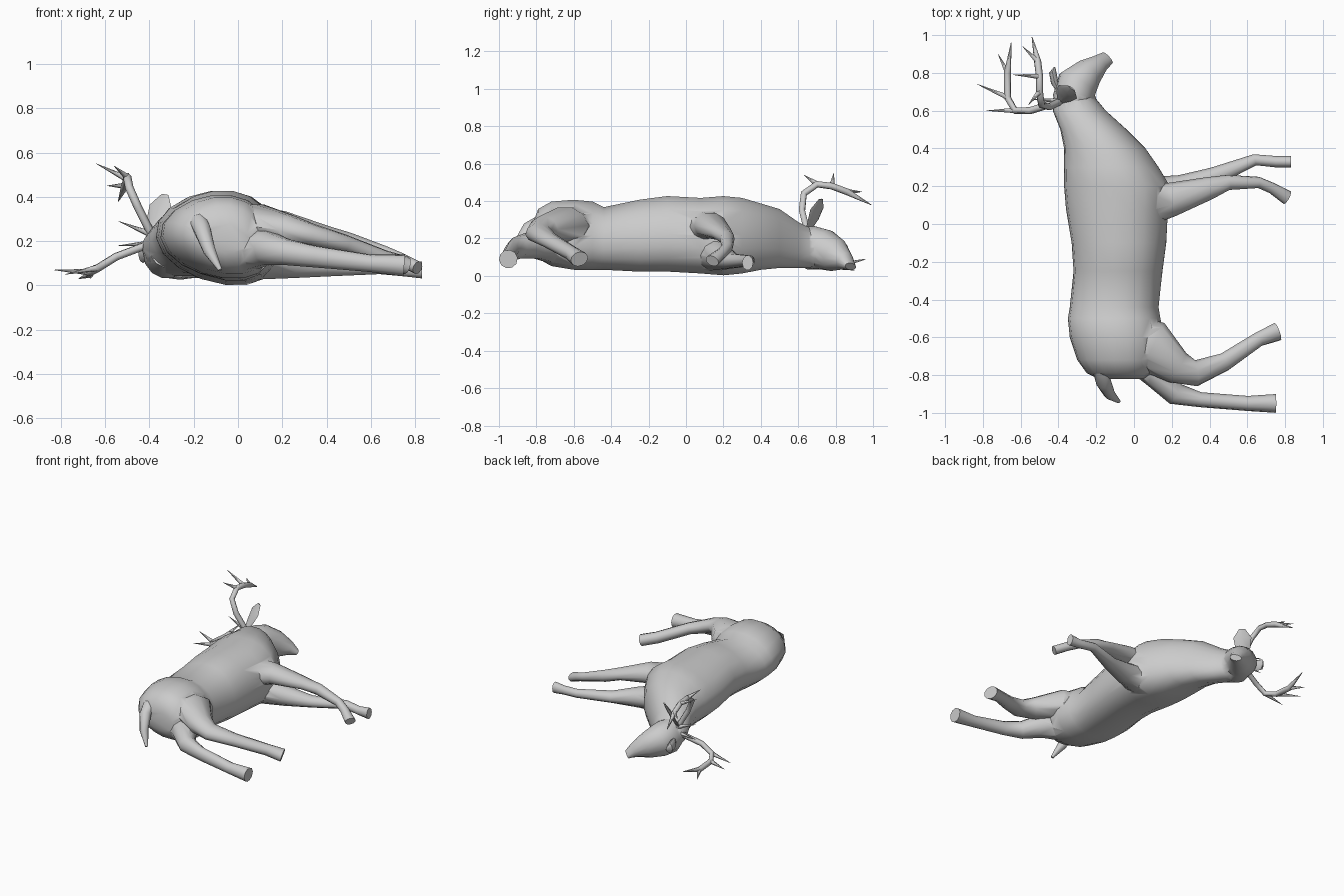
import bpy
import bmesh
import math
from mathutils import Vector

cube = bpy.data.objects.get("Cube")
if cube:
    bpy.data.objects.remove(cube, do_unlink=True)

UNIT = 0.01  # station numbers are in hundredths


def make_material(name, colour):
    material = bpy.data.materials.new(name)
    material.use_nodes = True
    material.diffuse_color = colour
    material.node_tree.nodes["Principled BSDF"].inputs["Base Color"].default_value = colour
    return material


grey = make_material("plain grey", (0.6, 0.6, 0.6, 1))


def shade(part, angle):
    bpy.ops.object.select_all(action="DESELECT")
    part.select_set(True)
    bpy.context.view_layer.objects.active = part
    bpy.ops.object.shade_smooth_by_angle(angle=math.radians(angle))


def finish(name, mesh_data, angle):
    """Turn a bmesh into a shaded object."""
    bmesh.ops.recalc_face_normals(mesh_data, faces=mesh_data.faces)
    mesh = bpy.data.meshes.new(name)
    mesh_data.to_mesh(mesh)
    mesh_data.free()
    mesh.materials.append(grey)
    part = bpy.data.objects.new(name, mesh)
    bpy.context.collection.objects.link(part)
    shade(part, angle)
    return part


def add_loft(mesh_data, centres, radii, sides, axes=None, bulge=0):
    """Skin elliptical rings strung along a path; axes fixes the ring plane,
    bulge makes the rings egg-shaped."""
    rings = []
    side = None
    last = len(centres) - 1
    for index, centre in enumerate(centres):
        if axes:
            side, up = axes
        else:
            along = centres[min(index + 1, last)] - centres[max(index - 1, 0)]
            along.normalize()
            if side is None:
                side = along.cross(Vector((0, 0, 1)))
            side = (side - along * side.dot(along)).normalized()
            up = side.cross(along)
        width, height = radii[index]
        ring = []
        for step in range(sides):
            turn = math.tau * step / sides
            across = math.cos(turn) + bulge * math.sin(turn) ** 2
            offset = side * width * across + up * height * math.sin(turn)
            ring.append(mesh_data.verts.new(centre + offset))
        rings.append(ring)
    for lower, upper in zip(rings, rings[1:]):
        for step in range(sides):
            following = (step + 1) % sides
            mesh_data.faces.new((lower[step], lower[following], upper[following], upper[step]))
    mesh_data.faces.new(rings[0])
    mesh_data.faces.new(rings[-1])


def point(*values):
    return Vector(values[:3]) * UNIT


def limb(name, stations, sides=10, angle=60):
    """Loft stations of x, y, z, half width and optional half height."""
    mesh_data = bmesh.new()
    radii = [(s[3] * UNIT, s[-1] * UNIT) for s in stations]
    add_loft(mesh_data, [point(*s) for s in stations], radii, sides)
    return finish(name, mesh_data, angle)


def weld(base, parts):
    """Fuse parts into the base so that no surface stays hidden inside."""
    bpy.context.view_layer.objects.active = base
    for part in parts:
        union = base.modifiers.new("weld", "BOOLEAN")
        union.operation = "UNION"
        union.solver = "EXACT"
        union.object = part
        bpy.ops.object.modifier_apply(modifier=union.name)
        bpy.data.objects.remove(part, do_unlink=True)
    shade(base, 60)


# Body and neck, lying on one side: y, back x, belly x, low z, high z
outline = [
    (-82, -19, 5, 15, 28), (-79, -25, 10, 9, 36), (-72, -30, 14, 5, 40),
    (-60, -34, 16, 3, 41), (-50, -35, 14, 3, 40), (-44, -34, 13, 3, 37),
    (-25, -32, 15, 2, 41), (-10, -33, 17, 2, 43), (8, -36, 18, 1, 42),
    (20, -37, 19, 0, 43), (30, -37, 13, 1, 42), (40, -37, 6, 3, 39),
    (50, -39, -4, 4, 36), (60, -43, -15, 4, 29), (66, -43, -20, 4, 26),
    (72, -41, -22, 7, 22),
]
body_mesh = bmesh.new()
add_loft(
    body_mesh,
    [point((back + belly) / 2, y, (low + high) / 2) for y, back, belly, low, high in outline],
    [((belly - back) / 2 * UNIT, (high - low) / 2 * UNIT) for y, back, belly, low, high in outline],
    18,
    (Vector((1, 0, 0)), Vector((-0.15, 0, 1))),
    0.18,
)
body = finish("body", body_mesh, 60)

# Head and tail
head = limb("head", [
    (-32, 56, 17, 8, 9), (-32, 67, 15, 11, 12), (-30, 74, 14, 11, 11),
    (-24, 80, 11, 8, 9), (-18, 85, 8, 5, 5), (-14, 88, 5, 4, 2),
], 14)
tail = limb("tail", [
    (-18, -77, 29, 4), (-16, -84, 25, 4), (-13, -90, 16, 3), (-8, -94, 7, 1),
], 8)

# Front legs
upper_front = limb("upper_front_leg", [
    (1, 9, 25, 12, 11), (20, 13, 27, 9, 7), (40, 19, 23, 6, 4),
    (50, 22, 20, 4), (66, 22, 15, 3), (73, 19, 12, 3), (81, 14, 8, 4, 3),
])
lower_front = limb("lower_front_leg", [
    (4, 14, 12, 11, 10), (25, 19, 10, 7, 7), (42, 25, 8, 5, 4),
    (64, 34, 8, 3), (75, 33, 7, 3), (83, 33, 7, 3, 4),
])

# Hind legs
upper_hind = limb("upper_hind_leg", [
    (-8, -61, 25, 14, 12), (10, -65, 27, 14, 10), (23, -76, 25, 9, 7),
    (33, -79, 23, 7, 5), (48, -73, 19, 5, 4), (66, -61, 12, 4), (76, -57, 9, 5, 4),
])
lower_hind = limb("lower_hind_leg", [
    (0, -66, 15, 11, 10), (13, -80, 17, 8, 8), (22, -90, 15, 6),
    (35, -93, 13, 4, 5), (60, -95, 10, 4), (75, -95, 9, 5),
])
weld(body, [head, tail, upper_front, lower_front, upper_hind, lower_hind])

# Ears: thin leaves
limb("upper_ear", [
    (-39, 65, 24, 2, 1), (-37, 68, 30, 5, 1), (-35, 70, 36, 6, 1), (-33, 72, 41, 2, 0.4),
], 8, 40)
limb("lower_ear", [
    (-39, 69, 15, 1, 2), (-42, 75, 15, 2, 4), (-43, 80, 14, 2, 4), (-42, 83, 14, 0.4, 1),
], 8, 40)


def antler(name, beam, tines):
    """A tapering curved beam with pointed tines; each tine is (beam index, tip)."""
    mesh_data = bmesh.new()
    path = [point(*p) for p in beam]
    widths = [0.019] * (len(path) - 1) + [0.002]
    add_loft(mesh_data, path, [(w, w) for w in widths], 6)
    for index, tip in tines:
        add_loft(mesh_data, [path[index], point(*tip)], [(0.016, 0.016), (0.001, 0.001)], 5)
    return finish(name, mesh_data, 75)


antler("upper_antler", [
    (-39, 65, 23), (-45, 62, 35), (-49, 63, 44), (-50, 70, 49),
    (-50, 78, 48), (-51, 86, 45), (-54, 99, 38),
], [(0, (-54, 66, 29)), (3, (-56, 63, 54)), (4, (-64, 79, 55)), (5, (-59, 94, 45))])
antler("lower_antler", [
    (-39, 65, 19), (-55, 60, 13), (-63, 60, 8), (-67, 67, 6), (-67, 80, 5), (-65, 96, 9),
], [(0, (-54, 66, 18)), (2, (-78, 60, 5)), (3, (-83, 74, 7)), (4, (-72, 90, 3))])
